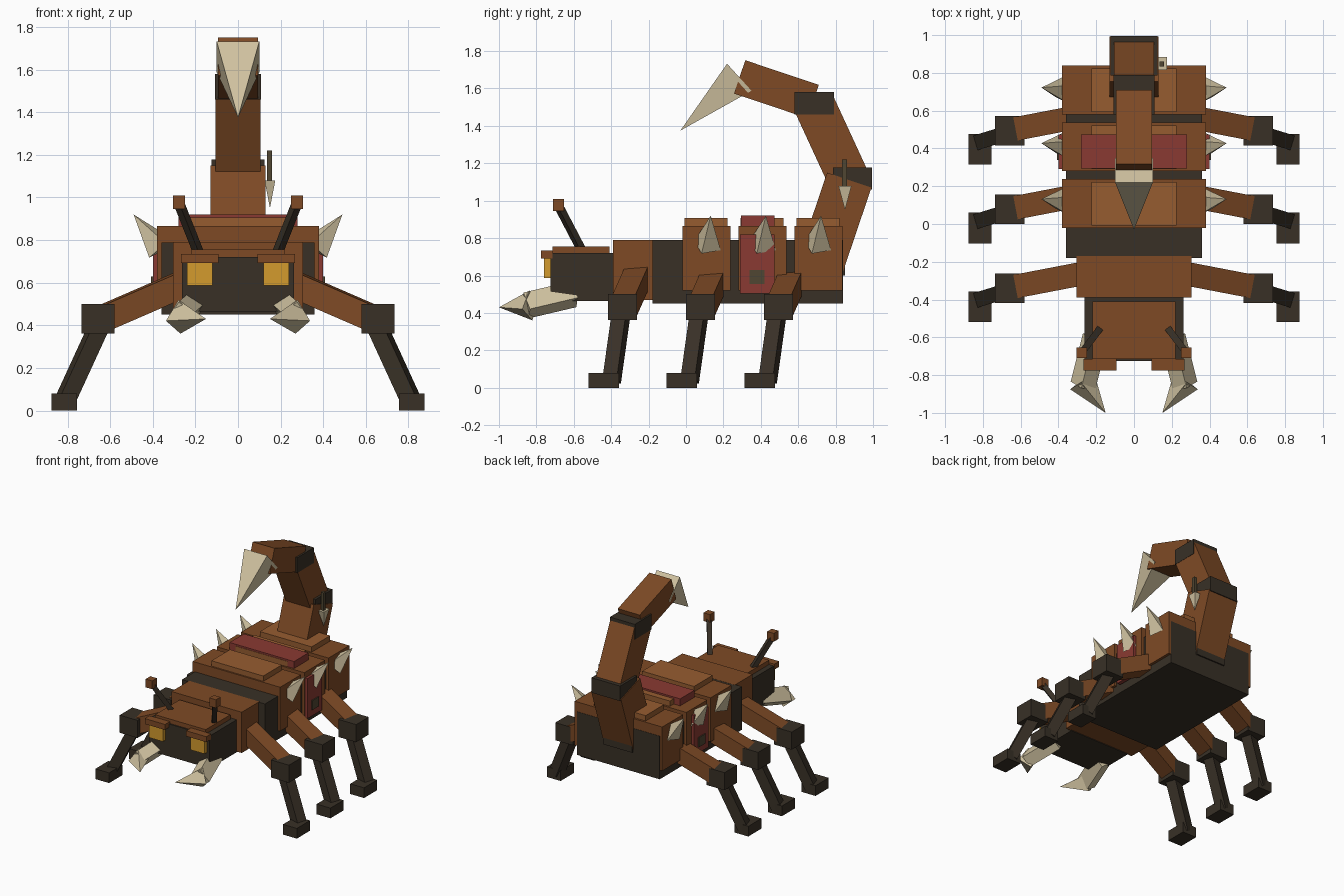
import bpy, bmesh
from math import radians
from mathutils import Vector, Matrix

if "Cube" in bpy.data.objects:
    bpy.data.objects.remove(bpy.data.objects["Cube"])


def material(name, rgb):
    lin = [((c / 255 + 0.055) / 1.055) ** 2.4 for c in rgb]
    m = bpy.data.materials.new(name)
    m.diffuse_color = (*lin, 1)
    m.use_nodes = True
    m.node_tree.nodes["Principled BSDF"].inputs["Base Color"].default_value = m.diffuse_color
    return m


BROWN = material("shell brown", (126, 74, 37))
LIGHT = material("light brown", (150, 92, 48))
DARK = material("dark hide", (56, 48, 38))
RED = material("red cloth", (138, 58, 50))
BONE = material("bone", (208, 194, 160))
AMBER = material("amber", (212, 155, 45))
GRIP = material("grip brown", (80, 70, 50))


def beam(name, a, b, w, h, mat, taper=1.0, roll=0.0):
    """Box from point a to point b; w is the sideways size, h the other one."""
    a, b = Vector(a), Vector(b)
    d = (b - a).normalized()
    side = d.cross(Vector((0, 0, 1)))
    side = side.normalized() if side.length > 1e-4 else Vector((1, 0, 0))
    basis = Matrix((side, d.cross(side), d)).transposed().to_4x4()
    bm = bmesh.new()
    bmesh.ops.create_cube(bm, size=1)
    for v in bm.verts:
        k = taper if v.co.z > 0 else 1
        v.co = (v.co.x * w * k, v.co.y * h * k, (v.co.z + 0.5) * (b - a).length)
    bmesh.ops.remove_doubles(bm, verts=bm.verts, dist=1e-4)
    bm.transform(Matrix.Translation(a) @ basis @ Matrix.Rotation(radians(roll), 4, 'Z'))
    bmesh.ops.recalc_face_normals(bm, faces=bm.faces)
    me = bpy.data.meshes.new(name)
    bm.to_mesh(me)
    bm.free()
    me.materials.append(mat)
    ob = bpy.data.objects.new(name, me)
    bpy.context.collection.objects.link(ob)
    return ob


def spike(name, a, b, w, h, mat, roll=0.0):
    return beam(name, a, b, w, h, mat, 0.0, roll)


def box(name, x, y, z, mat):
    """Axis-aligned box from (min, max) ranges."""
    cx, cy = sum(x) / 2, sum(y) / 2
    return beam(name, (cx, cy, z[0]), (cx, cy, z[1]), x[1] - x[0], y[1] - y[0], mat)


def mid(name, half, y, z, mat):
    return box(name, (-half, half), y, z, mat)


def side_box(name, s, x, y, z, mat):
    return box(name, sorted((s * x[0], s * x[1])), y, z, mat)


# Body core, thorax and head
mid("body_core", 0.36, (-0.18, 0.84), (0.45, 0.789), DARK)
mid("thorax", 0.305, (-0.39, -0.17), (0.47, 0.79), BROWN)
mid("head", 0.262, (-0.725, -0.38), (0.465, 0.72), DARK)
mid("head_plate", 0.22, (-0.715, -0.41), (0.71, 0.755), BROWN)

# Back shells with raised plates
for i, y in enumerate((-0.02, 0.28, 0.58)):
    mid(f"shell_{i}", 0.38, (y, y + 0.258), (0.52, 0.865), BROWN)
    mid(f"shell_plate_{i}", 0.225, (y + 0.012, y + 0.242), (0.86, 0.907), LIGHT)

# Red saddle cloth over the middle shell
mid("cloth_top", 0.28, (0.295, 0.473), (0.86, 0.92), RED)

# Tail
mid("tail_root", 0.127, (0.66, 0.85), (0.60, 0.74), DARK)
beam("tail_lower", (0, 0.713, 0.637), (0, 0.873, 1.11), 0.26, 0.25, BROWN)
mid("tail_joint_lower", 0.124, (0.785, 0.995), (1.06, 1.178), DARK)
beam("tail_middle", (0, 0.868, 1.12), (0, 0.688, 1.51), 0.212, 0.222, BROWN)
mid("tail_joint_upper", 0.108, (0.58, 0.79), (1.46, 1.58), DARK)
beam("tail_upper", (0, 0.68, 1.53), (0, 0.287, 1.662), 0.19, 0.188, BROWN)
spike("stinger", (0, 0.285, 1.66), (0, -0.03, 1.375), 0.2, 0.195, BONE)

# Small dagger hanging beside the tail
box("dagger_grip", (0.135, 0.16), (0.835, 0.86), (1.06, 1.22), GRIP)
spike("dagger_blade", (0.15, 0.85, 1.08), (0.15, 0.85, 0.95), 0.05, 0.07, BONE)

for s, tag in ((-1, "left"), (1, "right")):
    # Face
    side_box(f"eye_{tag}", s, (0.12, 0.24), (-0.76, -0.71), (0.587, 0.70), AMBER)
    side_box(f"brow_{tag}", s, (0.092, 0.267), (-0.775, -0.715), (0.692, 0.735), BROWN)
    beam(f"antenna_{tag}", (s * 0.185, -0.56, 0.74), (s * 0.272, -0.675, 0.96), 0.036, 0.036, DARK)
    side_box(f"antenna_tip_{tag}", s, (0.248, 0.305), (-0.71, -0.653), (0.945, 1.01), BROWN)
    # Jaws
    beam(f"jaw_{tag}", (s * 0.205, -0.60, 0.50), (s * 0.27, -0.855, 0.44), 0.09, 0.11, BONE, roll=s * 35)
    spike(f"fang_{tag}", (s * 0.275, -0.83, 0.44), (s * 0.15, -1.0, 0.43), 0.105, 0.12, BONE, roll=s * 35)
    # Cloth flap and patch
    side_box(f"cloth_flap_{tag}", s, (0.37, 0.40), (0.29, 0.473), (0.505, 0.82), RED)
    side_box(f"cloth_patch_{tag}", s, (0.39, 0.408), (0.34, 0.42), (0.555, 0.63), GRIP)
    # Shell spikes
    for i, y in enumerate((0.115, 0.41, 0.705)):
        spike(f"shell_spike_{tag}_{i}", (s * 0.36, y, 0.76), (s * 0.49, y + 0.017, 0.92),
              0.11, 0.11, BONE, roll=s * 15)
    # Legs
    for i in range(3):
        o = i * 0.417
        beam(f"upper_leg_{tag}_{i}", (s * 0.26, -0.26 + o, 0.594), (s * 0.65, -0.335 + o, 0.425),
             0.125, 0.12, BROWN)
        side_box(f"knee_{tag}_{i}", s, (0.58, 0.735), (-0.418 + o, -0.262 + o), (0.362, 0.5), DARK)
        beam(f"lower_leg_{tag}_{i}", (s * 0.645, -0.345 + o, 0.41), (s * 0.815, -0.397 + o, 0.04),
             0.08, 0.08, DARK)
        side_box(f"foot_{tag}_{i}", s, (0.755, 0.875), (-0.52 + o, -0.357 + o), (0, 0.08), DARK)
